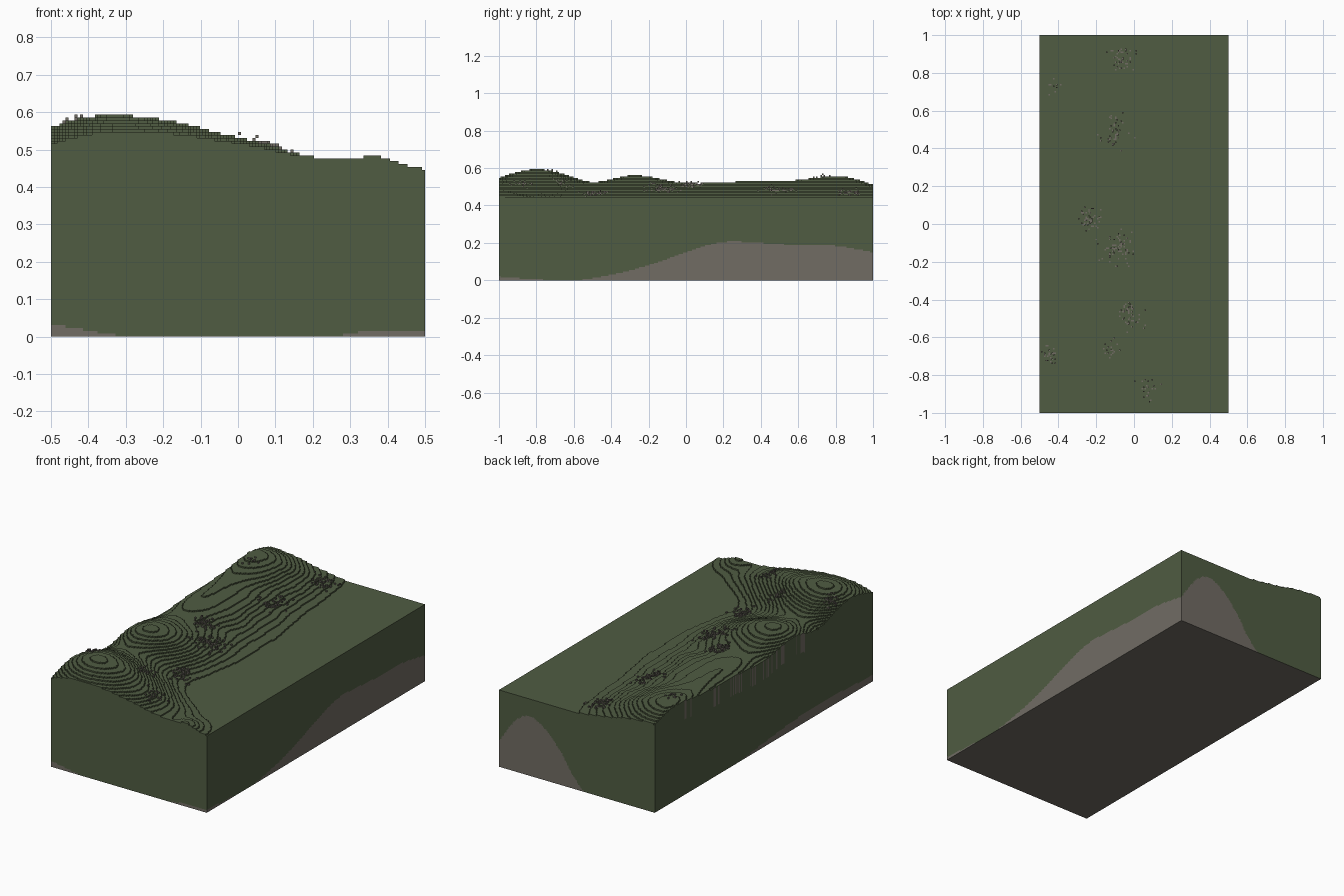
import bpy, math, random
from mathutils import noise, Vector

if "Cube" in bpy.data.objects:
    bpy.data.objects.remove(bpy.data.objects["Cube"])

random.seed(4)
V = 1 / 128                 # voxel size
NX, NY = 128, 256


def material(name, col):
    m = bpy.data.materials.new(name)
    m.diffuse_color = (*col, 1)
    m.use_nodes = True
    m.node_tree.nodes["Principled BSDF"].inputs["Base Color"].default_value = m.diffuse_color
    return m


GRASS = material("grass green", (0.080, 0.107, 0.0545))
STONE = material("stone grey", (0.165, 0.150, 0.127))


def curve(pts):
    """Smooth interpolation (Catmull-Rom tangents) through (position, value) points."""
    def slope(i):
        a, b = pts[max(i - 1, 0)], pts[min(i + 1, len(pts) - 1)]
        return (b[1] - a[1]) / (b[0] - a[0])

    def f(p):
        p = min(max(p, pts[0][0]), pts[-1][0])
        i = 0
        while i < len(pts) - 2 and p > pts[i + 1][0]:
            i += 1
        d = pts[i + 1][0] - pts[i][0]
        t = (p - pts[i][0]) / d
        return ((2*t**3 - 3*t*t + 1) * pts[i][1] + (t**3 - 2*t*t + t) * d * slope(i)
                + (3*t*t - 2*t**3) * pts[i + 1][1] + (t**3 - t*t) * d * slope(i + 1))
    return f


# Ridge: crest height, crest position and foot of the slope along y
crest = curve([(-1, .548), (-.9, .578), (-.8, .592), (-.7, .58), (-.5, .526), (-.3, .56),
               (-.2, .554), (0, .519), (.2, .526), (.55, .532), (.8, .557), (.9, .543), (1, .512)])
ridge_x = curve([(-1, -.3), (-.8, -.34), (-.55, -.38), (-.3, -.37), (0, -.4), (.4, -.42), (1, -.48)])
foot_x = curve([(-1, .5), (-.83, .42), (-.6, .14), (-.35, .14), (0, .2), (.5, .14), (1, .07)])
left_drop = curve([(-1, .035), (-.3, .03), (.3, .015), (1, .005)])

# Stone layer showing at the foot of each side
stone_right = curve([(-1, .02), (-.8, .006), (-.6, 0), (-.4, .03), (-.2, .08), (0, .15),
                     (.2, .205), (.4, .2), (.6, .187), (.8, .183), (1, .15)])
stone_left = curve([(-1, .035), (-.6, .055), (-.3, .05), (.05, .02), (.25, 0), (1, 0)])
stone_back = curve([(-.5, 0), (-.06, 0), (.02, .07), (.11, .2), (.22, .31), (.31, .345), (.4, .29), (.5, .15)])
stone_front = curve([(-.5, .035), (-.42, .02), (-.34, .006), (-.3, 0), (.25, 0), (.32, .012), (.5, .016)])


def level(x, y):
    """Terrain height in whole voxels."""
    r = ridge_x(y)
    if x > r:
        t = min((x - r) / (foot_x(y) - r), 1)
        f = .5 + .5 * math.cos(math.pi * t)
        h = (crest(y) - .445) * f
        h += .007 * f * (1 - f) * 4 * noise.noise(Vector((x * 7, y * 7, 1)))
    else:
        h = crest(y) - .445 - left_drop(y) * ((r - x) / (r + .5)) ** 2
    h += .03 * math.exp(-((x - .37) / .085) ** 2 - ((y + 1) / .1) ** 2)
    return 57 + max(0, round(h / V))


def px(i):
    return -.5 + i * V


def py(j):
    return -1 + j * V


H = [[level(px(i + .5), py(j + .5)) for j in range(NY)] for i in range(NX)]


class Builder:
    """Collects quads with shared vertices."""
    def __init__(self):
        self.v, self.f, self.m = {}, [], []

    def quad(self, pts, mat):
        self.f.append([self.v.setdefault(p, len(self.v)) for p in pts])
        self.m.append(mat)

    def wall(self, a, b, z0, z1, mat):
        """Vertical quad; outside lies to the right of a -> b."""
        if z1 > z0:
            self.quad([(*a, z0), (*b, z0), (*b, z1), (*a, z1)], mat)

    def finish(self, name):
        me = bpy.data.meshes.new(name)
        me.from_pydata([(px(i), py(j), k * V) for i, j, k in self.v], [], self.f)
        me.materials.append(GRASS)
        me.materials.append(STONE)
        me.polygons.foreach_set("material_index", self.m)
        me.update()
        bpy.context.collection.objects.link(bpy.data.objects.new(name, me))


def outcrop(j):
    """Bare stone columns scattered on the left edge."""
    y = py(j)
    return any(a < y < b for a, b in ((-.38, -.3), (-.2, .12), (.18, .3), (.4, .46), (.65, .73))) and random.random() < .4


# Terraced top and the risers between terraces
land = Builder()
for i in range(NX):
    for j in range(NY):
        h = H[i][j]
        land.quad([(i, j, h), (i + 1, j, h), (i + 1, j + 1, h), (i, j + 1, h)], 0)
        for di, dj, a, b in ((1, 0, (i + 1, j), (i + 1, j + 1)), (-1, 0, (i, j + 1), (i, j)),
                             (0, 1, (i + 1, j + 1), (i, j + 1)), (0, -1, (i, j), (i + 1, j))):
            if 0 <= i + di < NX and 0 <= j + dj < NY:
                land.wall(a, b, H[i + di][j + dj], h, 0)
land.finish("terraced_ground")

# Cut sides: stone below, grass-coloured earth above
sides = Builder()


def column(a, b, h, stone, cap=0):
    s = max(0, round(stone / V))
    sides.wall(a, b, 0, s, 1)
    sides.wall(a, b, s, h - cap, 0)
    sides.wall(a, b, h - cap, h, 1)


for j in range(NY):
    y = py(j + .5)
    column((NX, j), (NX, j + 1), H[-1][j], stone_right(y))
    column((0, j + 1), (0, j), H[0][j], stone_left(y), 14 if outcrop(j) else 0)
for i in range(NX):
    x = px(i + .5)
    column((i, 0), (i + 1, 0), H[i][0], stone_front(x))
    column((i + 1, NY), (i, NY), H[i][-1], stone_back(x))
sides.finish("cut_sides")

# Underside
base = Builder()
base.quad([(0, 0, 0), (0, NY, 0), (NX, NY, 0), (NX, 0, 0)], 1)
base.finish("underside")

# Clusters of loose single-voxel stones: x, y, spread, count
pebbles = Builder()
used = set()
for cx, cy, r, n in ((-.07, .87, .036, 50), (-.42, .72, .017, 9), (-.1, .48, .035, 50),
                     (-.24, .03, .025, 50), (-.09, -.12, .038, 80), (-.02, -.48, .033, 48),
                     (-.12, -.65, .022, 18), (-.45, -.7, .022, 28), (.08, -.87, .032, 26)):
    for _ in range(n):
        i = int((random.gauss(cx, r) + .5) / V)
        j = int((random.gauss(cy, r * 1.15) + 1) / V)
        if not (0 <= i < NX and 0 <= j < NY) or (i, j) in used:
            continue
        used.add((i, j))
        k = H[i][j] + random.choice((0, 0, 1))
        a, b, c, d = (i, j), (i + 1, j), (i + 1, j + 1), (i, j + 1)
        for p, q in ((a, b), (b, c), (c, d), (d, a)):
            pebbles.wall(p, q, k, k + 1, 1)
        pebbles.quad([(*p, k + 1) for p in (a, b, c, d)], 1)
        pebbles.quad([(*p, k) for p in (d, c, b, a)], 1)
pebbles.finish("loose_stones")
